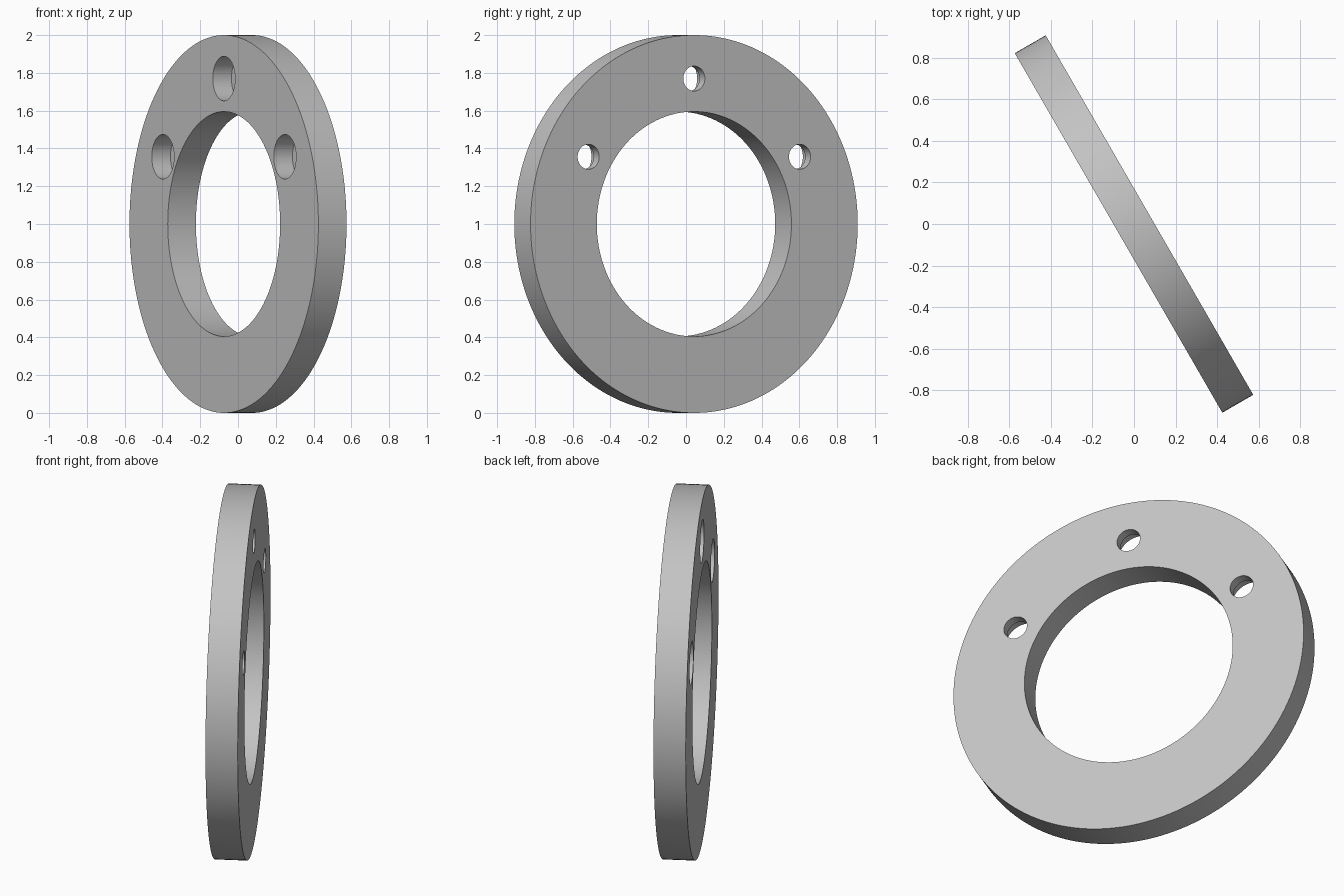
import bpy
from math import radians, pi

cube = bpy.data.objects.get("Cube")
if cube:
    bpy.data.objects.remove(cube, do_unlink=True)

THICK = 0.172
HALF = THICK / 2
BORE_DEPTH = 0.114

grey = bpy.data.materials.new("plain grey")
grey.use_nodes = True
grey.diffuse_color = (0.55, 0.55, 0.55, 1)
grey.node_tree.nodes["Principled BSDF"].inputs["Base Color"].default_value = (0.55, 0.55, 0.55, 1)


def disc(name, radius, x0, x1, y=0, z=0, sides=64):
    """Cylinder lying along x, from x0 to x1."""
    bpy.ops.mesh.primitive_cylinder_add(
        vertices=sides, radius=radius, depth=x1 - x0,
        location=((x0 + x1) / 2, y, z), rotation=(0, pi / 2, 0))
    obj = bpy.context.object
    obj.name = name
    bpy.ops.object.transform_apply(location=True, rotation=True, scale=True)
    return obj


def cut(target, cutter):
    """Subtract the cutter and discard it."""
    bpy.context.view_layer.objects.active = target
    mod = target.modifiers.new("cut", 'BOOLEAN')
    mod.operation = 'DIFFERENCE'
    mod.solver = 'EXACT'
    mod.object = cutter
    bpy.ops.object.modifier_apply(modifier=mod.name)
    bpy.data.objects.remove(cutter, do_unlink=True)


# Flat ring with its large central opening
ring = disc("flange_ring", 1, -HALF, HALF, sides=160)
cut(ring, disc("opening_cutter", 0.595, -HALF - 0.1, HALF + 0.1, sides=128))

# Three counterbored bolt holes
for y, z in ((0, 0.77), (-0.646, 0.356), (0.646, 0.356)):
    cut(ring, disc("bolt_cutter", 0.066, -HALF - 0.1, HALF + 0.1, y, z))
    cut(ring, disc("counterbore_cutter", 0.118, -HALF - 0.1, -HALF + BORE_DEPTH, y, z))

# Material, shading and final pose
ring.data.materials.clear()
ring.data.materials.append(grey)
for face in ring.data.polygons:
    face.material_index = 0
bpy.ops.object.select_all(action='DESELECT')
ring.select_set(True)
bpy.context.view_layer.objects.active = ring
bpy.ops.object.shade_smooth_by_angle(angle=radians(30))
ring.rotation_euler = (0, 0, radians(30))
ring.location = (0, 0, 1)
